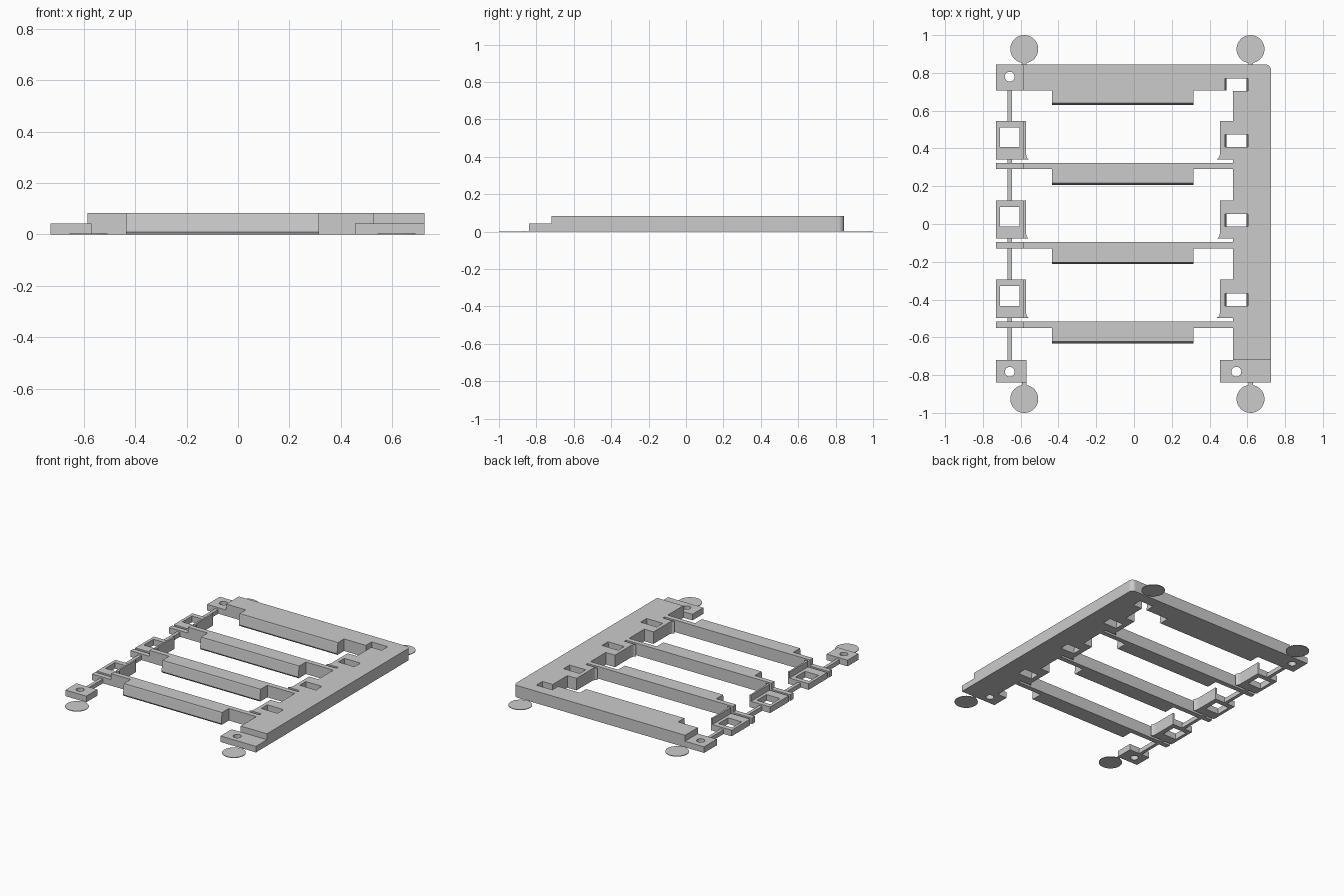
import bpy, bmesh, math

old = bpy.data.objects.get("Cube")
if old:
    bpy.data.objects.remove(old)

grey = bpy.data.materials.new("light_grey")
grey.use_nodes = True
grey.diffuse_color = (0.6, 0.6, 0.6, 1)
grey.node_tree.nodes["Principled BSDF"].inputs["Base Color"].default_value = (0.6, 0.6, 0.6, 1)

TALL, LOW, PITCH = 0.083, 0.042, 0.42


def extrude(name, points, offset):
    """Solid made by sweeping a flat outline of 3D points along an offset."""
    bm = bmesh.new()
    face = bm.faces.new([bm.verts.new(p) for p in points])
    new = bmesh.ops.extrude_face_region(bm, geom=[face])["geom"]
    bmesh.ops.translate(bm, vec=offset, verts=[v for v in new if isinstance(v, bmesh.types.BMVert)])
    bmesh.ops.recalc_face_normals(bm, faces=bm.faces)
    mesh = bpy.data.meshes.new(name)
    bm.to_mesh(mesh)
    bm.free()
    mesh.materials.append(grey)
    obj = bpy.data.objects.new(name, mesh)
    bpy.context.collection.objects.link(obj)
    return obj


def plate(name, outline, z0, z1):
    return extrude(name, [(x, y, z0) for x, y in outline], (0, 0, z1 - z0))


def box(name, x0, x1, y0, y1, z0, z1):
    return plate(name, [(x0, y0), (x1, y0), (x1, y1), (x0, y1)], z0, z1)


def arc(cx, cy, r, start, end, n):
    return [(cx + r * math.cos(math.radians(start + (end - start) * i / n)),
             cy + r * math.sin(math.radians(start + (end - start) * i / n))) for i in range(n + 1)]


def disc(name, cx, cy, r, z0, z1, n=40):
    return plate(name, arc(cx, cy, r, 0, 360, n)[:-1], z0, z1)


def cut(target, cutter):
    cutter.hide_render = True
    cutter.hide_viewport = True
    mod = target.modifiers.new("cut", "BOOLEAN")
    mod.operation = "DIFFERENCE"
    mod.solver = "EXACT"
    mod.object = cutter


def slot_cutter(name, y0, y1):
    """Through slot whose two ends taper inward toward the bottom."""
    profile = [(0.49, -0.01), (0.595, -0.01), (0.605, TALL + 0.01), (0.48, TALL + 0.01)]
    return extrude(name, [(x, y0, z) for x, z in profile], (0, y1 - y0, 0))


def tongue(name, y_back, y_front):
    """Wide lip with a slightly sloped nose and a chamfered lower edge."""
    profile = [(y_back, 0), (y_back, TALL), (y_front + 0.01, TALL), (y_front + 0.008, 0.073),
               (y_front, 0.01), (y_front + 0.006, 0)]
    return extrude(name, [(-0.435, y, z) for y, z in profile], (0.75, 0, 0))


# Main frame: back bar, side rail and three pads in one outline
outline = [(-0.585, 0.845), (-0.585, 0.707), (0.48, 0.707), (0.525, 0.707)]
for i in range(3):
    d = -PITCH * i
    outline += [(0.525, 0.545 + d), (0.455, 0.545 + d), (0.455, 0.37 + d),
                (0.45, 0.352 + d), (0.438, 0.342 + d), (0.525, 0.342 + d)]
outline += [(0.525, -0.72), (0.725, -0.72)] + arc(0.695, 0.815, 0.03, 0, 90, 8)
frame = plate("main_frame", outline, 0, TALL)
cut(frame, slot_cutter("corner_slot_cutter", 0.704, 0.77))
for i in range(3):
    cut(frame, slot_cutter(f"slot_cutter_{i + 1}", 0.407 - PITCH * i, 0.473 - PITCH * i))
tongue("back_bar_lip", 0.707, 0.63)

# Low corner tabs with screw holes
for name, x0, x1, y0, y1, hx, hy in (
        ("back_tab", -0.73, -0.585, 0.707, 0.845, -0.658, 0.78),
        ("front_hinge_tab", -0.73, -0.57, -0.84, -0.72, -0.658, -0.782),
        ("front_rail_tab", 0.455, 0.725, -0.84, -0.72, 0.542, -0.782)):
    tab = box(name, x0, x1, y0, y1, 0, LOW)
    cut(tab, disc(name + "_hole_cutter", hx, hy, 0.026, -0.01, 0.1, 24))

# Crossbars, window blocks and their upright fins
for i in range(3):
    d = -PITCH * i
    n = i + 1
    box(f"crossbar_{n}", -0.585, 0.527, 0.29 + d, 0.324 + d, 0, TALL)
    box(f"crossbar_end_{n}", -0.73, -0.585, 0.29 + d, 0.324 + d, 0, LOW)
    tongue(f"crossbar_lip_{n}", 0.29 + d, 0.207 + d)
    block = box(f"window_block_{n}", -0.73, -0.584, 0.342 + d, 0.545 + d, 0, LOW)
    cut(block, box(f"window_cutter_{n}", -0.709, -0.606, 0.407 + d, 0.511 + d, -0.01, 0.1))
    plate(f"block_fin_{n}", [(-0.584, 0.342 + d), (-0.558, 0.342 + d), (-0.567, 0.352 + d),
                             (-0.572, 0.37 + d), (-0.572, 0.545 + d), (-0.584, 0.545 + d)], 0, TALL)

# Thin spine linking the tabs, blocks and crossbar ends
stops = [0.707]
for i in range(3):
    stops += [y - PITCH * i for y in (0.545, 0.342, 0.324, 0.29)]
stops.append(-0.72)
for k in range(0, len(stops), 2):
    box(f"spine_link_{k // 2 + 1}", -0.669, -0.646, stops[k + 1], stops[k], 0, 0.03)

# Paper-thin round feet at the corners
for side, x in (("right", -0.581), ("left", 0.617)):
    for end, s in (("back", 1), ("front", -1)):
        disc(f"{end}_{side}_foot", x, s * 0.926, 0.074, 0, 0.004)
        box(f"{end}_{side}_foot_neck", x - 0.012, x + 0.012, min(s * 0.84, s * 0.858),
            max(s * 0.84, s * 0.858), 0, 0.003)
